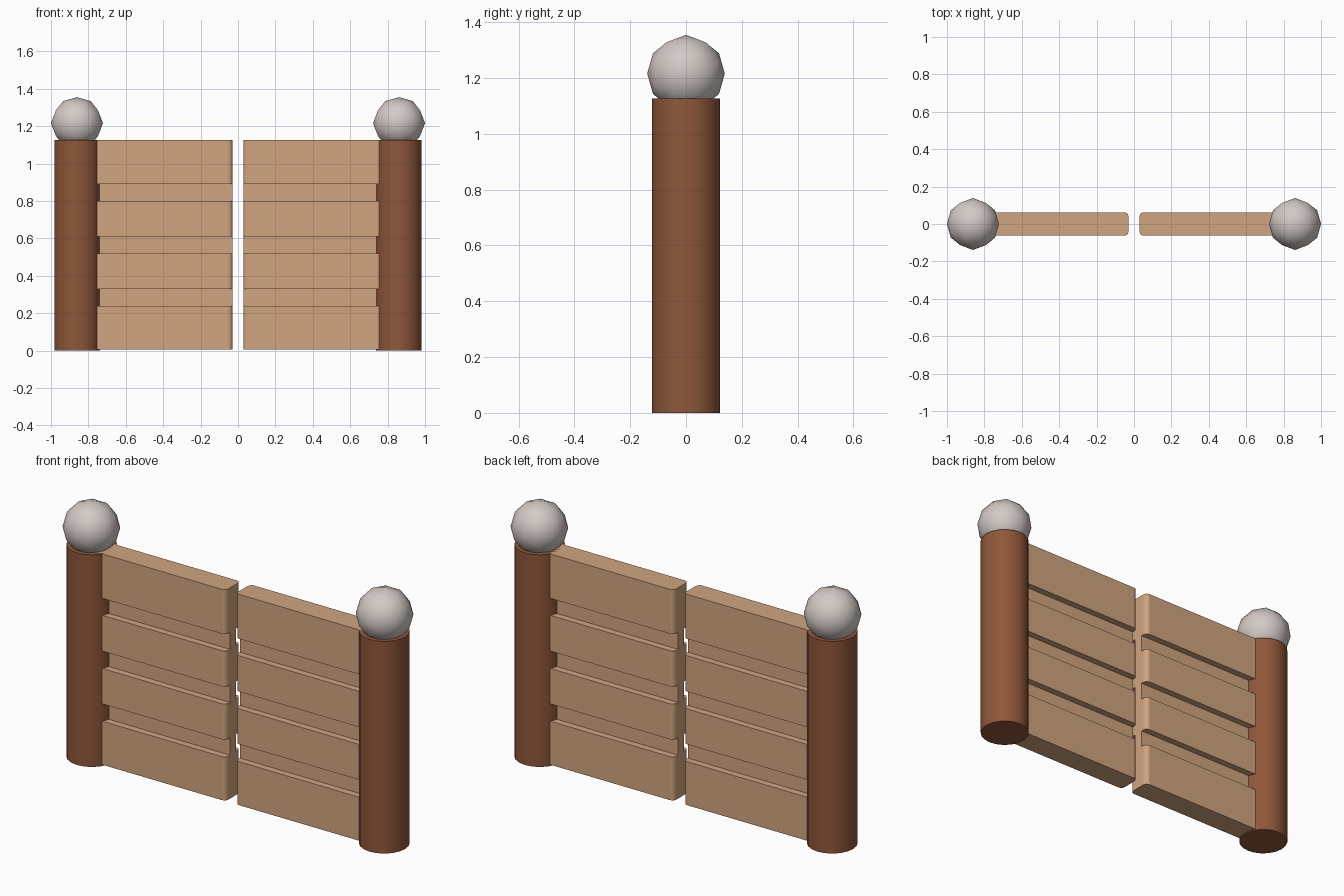
import bpy, bmesh, math

if "Cube" in bpy.data.objects:
    bpy.data.objects.remove(bpy.data.objects["Cube"])


def material(name, color):
    m = bpy.data.materials.new(name)
    m.diffuse_color = (*color, 1)
    m.use_nodes = True
    m.node_tree.nodes["Principled BSDF"].inputs["Base Color"].default_value = m.diffuse_color
    return m


PLANK = material("light wood", (0.64, 0.375, 0.215))
POST = material("dark wood", (0.275, 0.095, 0.042))
STONE = material("pale stone", (0.65, 0.585, 0.56))


def finish(name, mat, angle):
    o = bpy.context.object
    o.name = name
    o.data.materials.append(mat)
    bpy.ops.object.transform_apply(location=True, rotation=True, scale=True)
    bpy.ops.object.shade_smooth_by_angle(angle=math.radians(angle))
    return o


def box(name, x0, x1, half_y, z0, z1, mat, round_r=0.0):
    bpy.ops.mesh.primitive_cube_add(size=1, location=((x0 + x1) / 2, 0, (z0 + z1) / 2))
    o = bpy.context.object
    o.scale = (abs(x1 - x0), 2 * half_y, z1 - z0)
    finish(name, mat, 35)
    if round_r:
        # round only the upright edges
        bm = bmesh.new()
        bm.from_mesh(o.data)
        edges = [e for e in bm.edges
                 if abs(e.verts[0].co.z - e.verts[1].co.z) > 0.01]
        bmesh.ops.bevel(bm, geom=edges, offset=round_r, segments=3,
                        profile=0.5, affect='EDGES')
        bm.to_mesh(o.data)
        bm.free()
        bpy.ops.object.shade_smooth_by_angle(angle=math.radians(35))
    return o


POST_X, POST_R, POST_H = 0.859, 0.1225, 1.126
INNER_X = 0.029
BOARDS = [(0.007, 0.238), (0.33, 0.518), (0.61, 0.80), (0.89, 1.126)]

for side, label in ((-1, "left"), (1, "right")):
    # round gate post
    bpy.ops.mesh.primitive_cylinder_add(vertices=20, radius=POST_R, depth=POST_H,
                                        location=(side * POST_X, 0, POST_H / 2))
    finish(label + "_post", POST, 40)

    # low-poly ball on the post
    bpy.ops.mesh.primitive_ico_sphere_add(subdivisions=2, radius=0.139,
                                          location=(side * 0.861, 0, 1.216),
                                          rotation=(0, -math.radians(31.717), 0))
    finish(label + "_post_ball", STONE, 60)

    # thin backing panel behind the gaps
    box(label + "_door_panel", side * INNER_X, side * 0.80, 0.026, 0.02, 1.11, PLANK)

    # four thick boards per door
    for i, (z0, z1) in enumerate(BOARDS):
        box(f"{label}_door_board_{i + 1}", side * INNER_X, side * 0.82,
            0.062, z0, z1, PLANK, 0.022)
